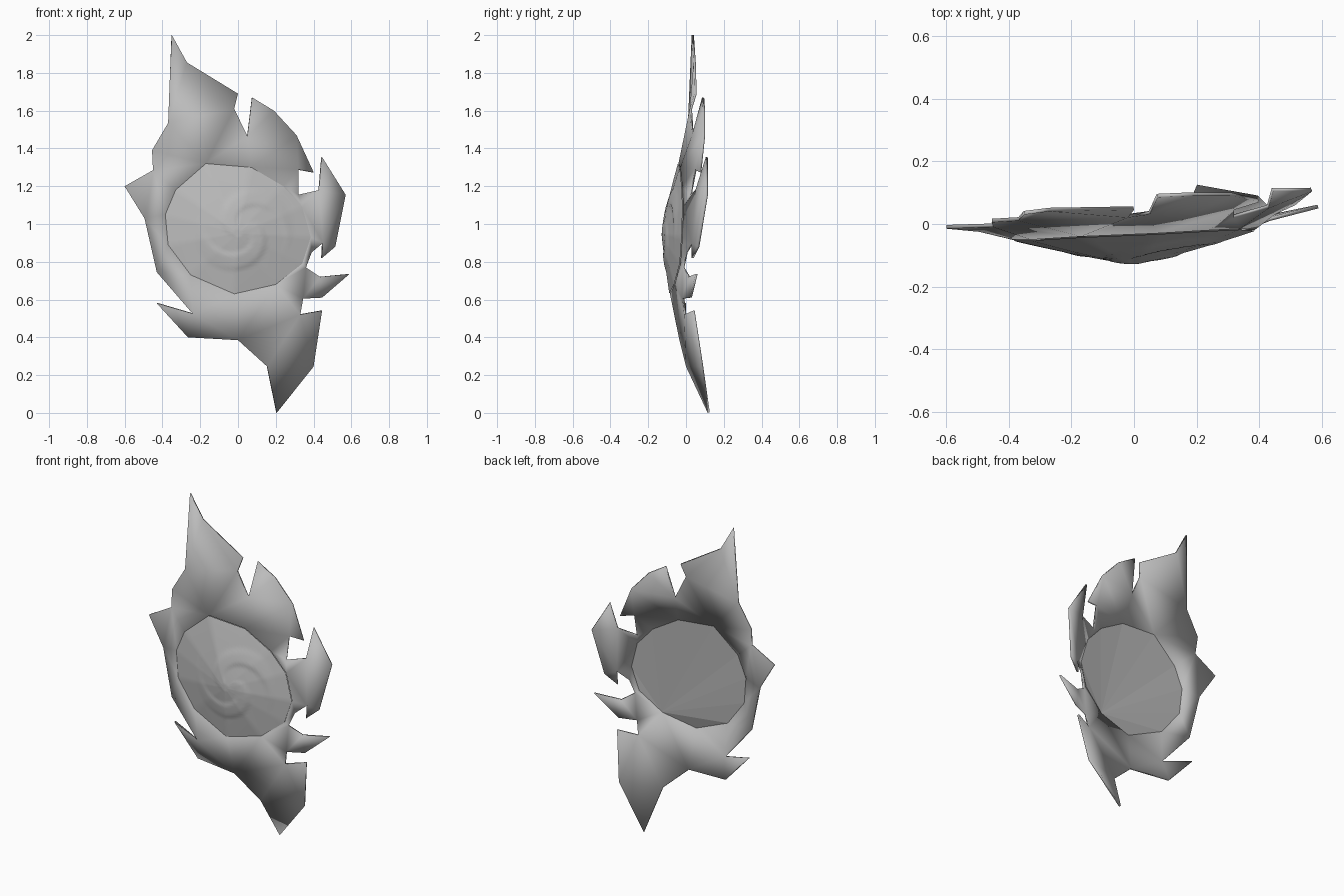
import bpy, bmesh, math
from mathutils import Vector
from mathutils.geometry import delaunay_2d_cdt

cube = bpy.data.objects.get("Cube")
if cube:
    bpy.data.objects.remove(cube, do_unlink=True)

# Single dull metal colour
metal = bpy.data.materials.new("dull_grey_metal")
metal.use_nodes = True
grey = (0.5, 0.5, 0.5, 1)
metal.diffuse_color = grey
metal.node_tree.nodes["Principled BSDF"].inputs["Base Color"].default_value = grey

THICKNESS = 0.012

# Torn outline of the sheet, clockwise from the top spike: x, z, y
OUTLINE = [
    (-.35, 2, .03), (-.27, 1.855, .04), (0, 1.69, .045), (-.02, 1.61, .02),
    (.05, 1.465, .03), (.075, 1.67, .085), (.19, 1.6, .09), (.31, 1.47, .09),
    (.4, 1.275, .07), (.32, 1.29, .045), (.32, 1.155, .02), (.43, 1.18, .05),
    (.445, 1.355, .105), (.57, 1.155, .105), (.515, .88, .06), (.445, .82, .03),
    (.45, .9, .03), (.39, .85, 0), (.36, .77, -.02), (.435, .72, .01),
    (.59, .735, .05), (.445, .61, .02), (.345, .605, -.02), (.33, .52, -.01),
    (.445, .54, .035), (.4, .245, .08), (.205, 0, .115), (.155, .245, 0),
    (0, .385, -.035), (-.265, .4, -.015), (-.43, .58, -.01), (-.24, .525, -.05),
    (-.43, .745, -.035), (-.495, 1.03, -.025), (-.6, 1.2, -.015),
    (-.45, 1.285, -.01), (-.455, 1.39, .005), (-.37, 1.535, .01),
]

# Rim where the sheet meets the central boss, starting at its lower corner
RIM = [
    (.2, .68, -.06), (.34, .79, -.03), (.385, .93, -.02), (.34, 1.09, -.015),
    (.24, 1.2, -.02), (.07, 1.3, -.03), (-.17, 1.32, -.04), (-.33, 1.18, -.05),
    (-.385, 1.05, -.05), (-.37, .89, -.055), (-.25, .73, -.065), (-.02, .63, -.085),
]
APEX = Vector((0, -.126, .95))


def point(p, push=0):
    x, z, y = p
    return Vector((x, y + push, z))


def add_part(name, verts, faces, smooth_angle=None):
    mesh = bpy.data.meshes.new(name)
    mesh.from_pydata(verts, [], faces)
    mesh.materials.append(metal)
    obj = bpy.data.objects.new(name, mesh)
    bpy.context.collection.objects.link(obj)
    if smooth_angle:
        bpy.ops.object.select_all(action="DESELECT")
        obj.select_set(True)
        bpy.context.view_layer.objects.active = obj
        bpy.ops.object.shade_smooth_by_angle(angle=math.radians(smooth_angle))
    return obj


# Torn sheet: triangulated between the ragged outline and the rim
all_points = list(reversed(OUTLINE)) + RIM
n_out, n_all = len(OUTLINE), len(all_points)
rim_ids = list(range(n_out, n_all))
rim_edges = list(zip(rim_ids, rim_ids[1:] + rim_ids[:1]))
flat, _, tris, sources, _, _ = delaunay_2d_cdt(
    [Vector(p[:2]) for p in all_points], rim_edges,
    [list(range(n_out))], 1, 1e-5)
verts = [point((v.x, v.y, all_points[s[0]][2] if s else 0))
         for v, s in zip(flat, sources)]
in_rim = {i for i, s in enumerate(sources) if s and s[0] >= n_out}
faces = [t for t in tris if not all(i in in_rim for i in t)]
sheet = add_part("torn_sheet", verts, faces, 40)
shell = sheet.modifiers.new("thickness", "SOLIDIFY")
shell.thickness = THICKNESS
shell.offset = -1

# Boss: shallow dome with a swirling relief on its front
STEPS, RINGS = 8, 24
border = []
for i, p in enumerate(RIM):
    a, b = point(p), point(RIM[(i + 1) % len(RIM)])
    border += [a.lerp(b, k / STEPS) for k in range(STEPS)]
count = len(border)


def relief(x, z):
    r = math.hypot(x, z)
    fade = max(0, math.sin(math.pi * min(1, r / .26)))
    wave = math.sin(2 * math.atan2(z, x) + 30 * r)
    return .009 * fade * max(0, min(1, 2 * wave))


verts, faces = [APEX.copy()], []
for ring in range(1, RINGS + 1):
    t = ring / RINGS
    for edge in border:
        p = APEX.lerp(edge, t)
        p.y = APEX.y + (edge.y - APEX.y) * t ** 1.2 - .003
        p.y -= relief(p.x - .03, p.z - .97) * t ** .5
        verts.append(p)
for k in range(count):
    nxt = (k + 1) % count
    faces.append((0, 1 + k, 1 + nxt))
    for ring in range(RINGS - 1):
        a, b = 1 + ring * count, 1 + (ring + 1) * count
        faces.append((a + k, b + k, b + nxt, a + nxt))
add_part("swirled_boss", verts, faces, 50)

# Back plate: flat facets fanned from the rim's lower corner
back = [point(p, THICKNESS) for p in RIM]
add_part("back_plate", back, [(0, i + 1, i) for i in range(1, len(RIM) - 1)])
